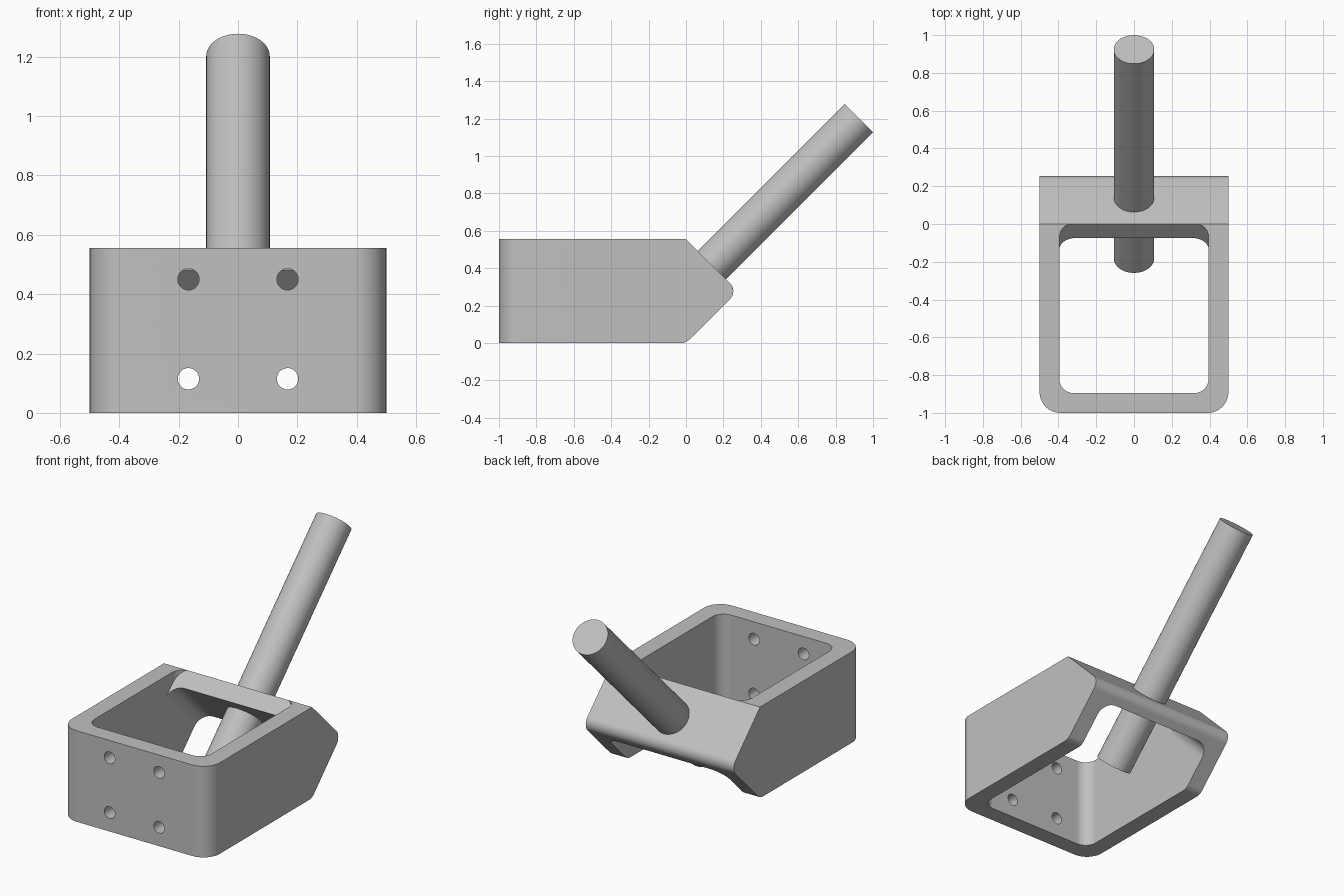
import bpy, bmesh, math
from mathutils import Matrix, Vector

if "Cube" in bpy.data.objects:
    bpy.data.objects.remove(bpy.data.objects["Cube"], do_unlink=True)

H = 0.556            # body height
WALL = 0.105         # wall thickness
INNER = 0.5 - WALL   # half width of the cavity
R2 = math.sqrt(2)
TILT = Matrix.Rotation(math.radians(45), 4, 'X')
SIDEWAYS = Matrix(((0, 0, 1, 0), (1, 0, 0, 0), (0, 1, 0, 0), (0, 0, 0, 1)))

metal = bpy.data.materials.new("plain grey")
metal.use_nodes = True
GREY = (0.53, 0.53, 0.53, 1)
metal.diffuse_color = GREY
metal.node_tree.nodes["Principled BSDF"].inputs["Base Color"].default_value = GREY


def rounded(corners, steps=8):
    """Outline from (x, y, radius) corners, with arcs where radius > 0."""
    out = []
    for i, (x, y, r) in enumerate(corners):
        p = Vector((x, y))
        if r == 0:
            out.append(p)
            continue
        a = (Vector(corners[i - 1][:2]) - p).normalized()
        b = (Vector(corners[(i + 1) % len(corners)][:2]) - p).normalized()
        half = a.angle(b) / 2
        centre = p + (a + b).normalized() * r / math.sin(half)
        start = p + a * r / math.tan(half) - centre
        end = p + b * r / math.tan(half) - centre
        sweep = math.pi - 2 * half
        for k in range(steps + 1):
            t = k / steps
            out.append(centre + (start * math.sin((1 - t) * sweep)
                                 + end * math.sin(t * sweep)) / math.sin(sweep))
    return out


def rectangle(x, y0, y1, r):
    return rounded([(-x, y0, r), (x, y0, r), (x, y1, r), (-x, y1, r)])


def finish(name, bm):
    bmesh.ops.recalc_face_normals(bm, faces=bm.faces)
    mesh = bpy.data.meshes.new(name)
    bm.to_mesh(mesh)
    bm.free()
    mesh.materials.append(metal)
    ob = bpy.data.objects.new(name, mesh)
    bpy.context.collection.objects.link(ob)
    return ob


def prism(name, outline, lo, hi, matrix=Matrix(), round_front=0):
    bm = bmesh.new()
    face = bm.faces.new([bm.verts.new((p.x, p.y, lo)) for p in outline])
    res = bmesh.ops.extrude_face_region(bm, geom=[face])
    for v in res["geom"]:
        if isinstance(v, bmesh.types.BMVert):
            v.co.z = hi
    bm.transform(matrix)
    if round_front:
        edges = [e for e in bm.edges if all(v.co.y < -0.99 for v in e.verts)
                 and abs(e.verts[0].co.z - e.verts[1].co.z) > 0.1]
        bmesh.ops.bevel(bm, geom=edges, offset=round_front, segments=10,
                        profile=0.5, affect='EDGES')
    return finish(name, bm)


def cylinder(name, a, b, radius, sides):
    a, b = Vector(a), Vector(b)
    bm = bmesh.new()
    bmesh.ops.create_cone(bm, cap_ends=True, segments=sides, radius1=radius,
                          radius2=radius, depth=(b - a).length)
    bm.transform(Matrix.Translation((a + b) / 2)
                 @ (b - a).to_track_quat('Z', 'Y').to_matrix().to_4x4())
    return finish(name, bm)


def subtract(target, cutter):
    """Cut one solid from another and discard the cutter."""
    mod = target.modifiers.new("cut", 'BOOLEAN')
    mod.operation, mod.solver, mod.object = 'DIFFERENCE', 'EXACT', cutter
    graph = bpy.context.evaluated_depsgraph_get()
    mesh = bpy.data.meshes.new_from_object(target.evaluated_get(graph))
    target.modifiers.clear()
    target.data = mesh
    bpy.data.objects.remove(cutter, do_unlink=True)


# Bracket body: side profile with a pointed back, rounded front corners
profile = rounded([(-1, 0, 0), (0, 0, 0.07), (H / 2, H / 2, 0.06), (0, H, 0), (-1, H, 0)])
body = prism("bracket_body", profile, -0.5, 0.5, SIDEWAYS, round_front=0.11)

# Vertical opening, stopped at the front edge of the sloping rod plate
opening = prism("vertical_opening", rectangle(INNER, -1 + WALL, 0.003, 0.075), -0.1, H + 0.15)
stop = prism("plate_stop", rounded([(-0.6, 0, 0), (0.6, 0, 0), (0.6, 1, 0), (-0.6, 1, 0)]),
             -1, H / R2, TILT)
subtract(opening, stop)
subtract(body, opening)

# Tilted opening under the rod plate, out through the lower back slope
subtract(body, prism("tilted_opening", rectangle(INNER, -0.2, H / R2 - WALL, 0.085),
                     -0.3, 0.6, TILT))

# Four bolt holes in the front wall
for x in (-0.167, 0.167):
    for z in (0.115, 0.45):
        subtract(body, cylinder("bolt_hole", (x, -1.1, z), (x, -0.8, z), 0.036, 32))

# Slanted rod through the plate
rod = cylinder("slanted_rod", (0, -0.183, 0.095), (0, 0.924, 1.202), 0.107, 64)

# Smooth curved faces, keeping edges sharp
for ob in (body, rod):
    bpy.ops.object.select_all(action='DESELECT')
    ob.select_set(True)
    bpy.context.view_layer.objects.active = ob
    bpy.ops.object.shade_smooth_by_angle(angle=math.radians(25))
    ob.modifiers.new("even_shading", 'WEIGHTED_NORMAL').keep_sharp = True
